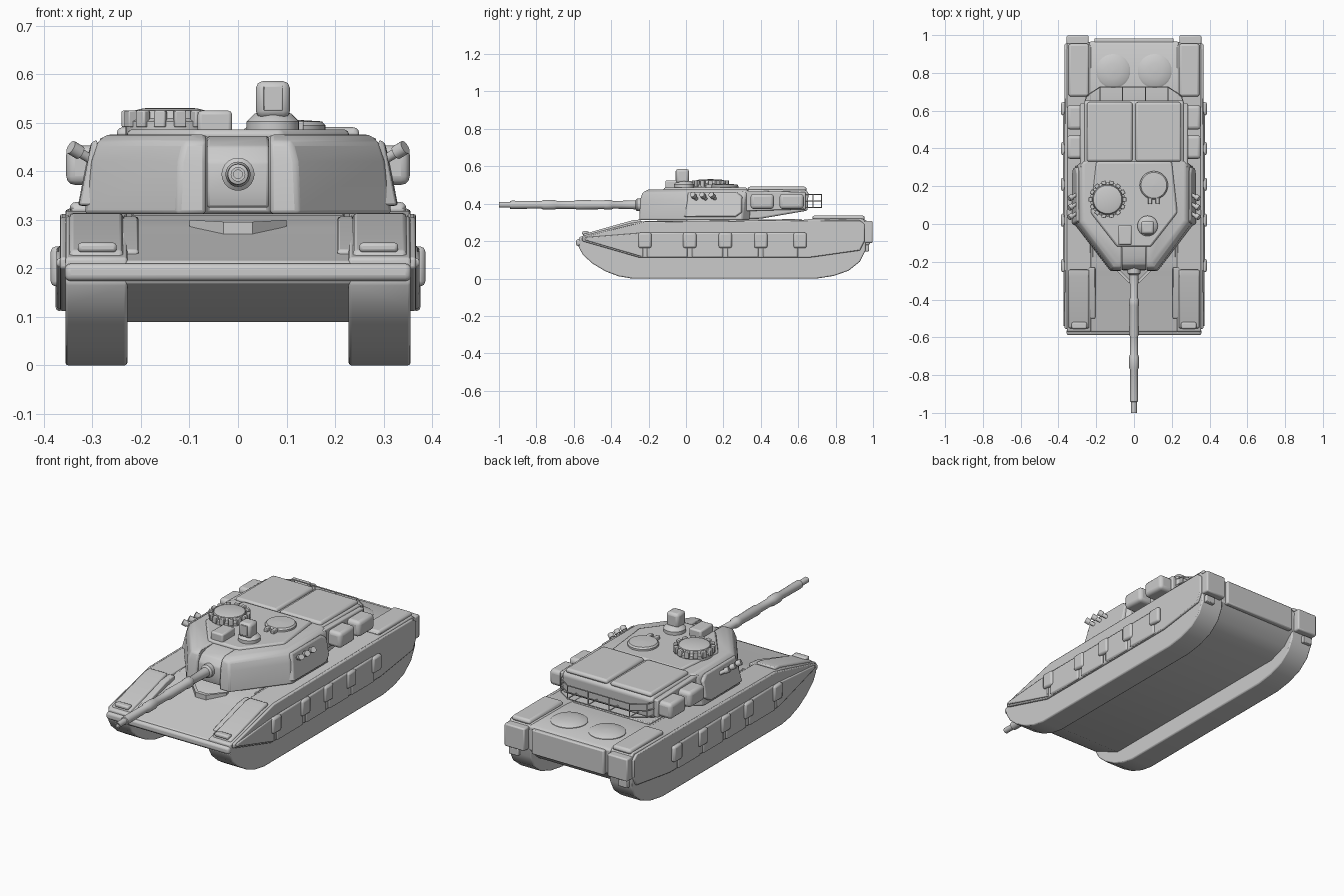
import bpy, bmesh, math
from mathutils import Vector, Matrix

if "Cube" in bpy.data.objects:
    bpy.data.objects.remove(bpy.data.objects["Cube"])


def finish(name, bm, bevel=0.0, mirror=False, seg=2):
    bmesh.ops.recalc_face_normals(bm, faces=bm.faces)
    me = bpy.data.meshes.new(name)
    bm.to_mesh(me)
    bm.free()
    ob = bpy.data.objects.new(name, me)
    bpy.context.collection.objects.link(ob)
    bpy.ops.object.select_all(action='DESELECT')
    ob.select_set(True)
    bpy.context.view_layer.objects.active = ob
    bpy.ops.object.shade_smooth_by_angle(angle=math.radians(35))
    if bevel:
        m = ob.modifiers.new("bevel", 'BEVEL')
        m.width, m.segments, m.limit_method = bevel, seg, 'ANGLE'
        m.angle_limit = math.radians(30)
    if mirror:
        ob.modifiers.new("mirror", 'MIRROR')
    return ob


def loft(name, rings, **kw):
    bm = bmesh.new()
    vs = [[bm.verts.new(p) for p in r] for r in rings]
    n = len(rings[0])
    for a, b in zip(vs, vs[1:]):
        for i in range(n):
            bm.faces.new((a[i], a[(i + 1) % n], b[(i + 1) % n], b[i]))
    bm.faces.new(vs[0])
    bm.faces.new(vs[-1])
    return finish(name, bm, **kw)


def side_prism(name, pts, x0, x1, **kw):
    return loft(name, [[(x, y, z) for y, z in pts] for x in (x0, x1)], **kw)


def box(name, x, y, z, **kw):
    return side_prism(name, [(y[0], z[0]), (y[1], z[0]), (y[1], z[1]), (y[0], z[1])], *x, **kw)


def turned(name, centre, prof, axis='Z', n=28, **kw):
    # prof: (radius, height along axis)
    cx, cy, cz = centre
    rings = []
    for r, h in prof:
        ring = []
        for i in range(n):
            a = 2 * math.pi * i / n
            c, s = r * math.cos(a), r * math.sin(a)
            ring.append((cx + c, cy + s, cz + h) if axis == 'Z' else (cx + c, cy + h, cz + s))
        rings.append(ring)
    return loft(name, rings, **kw)


def rods(name, paths, r):
    cu = bpy.data.curves.new(name, 'CURVE')
    cu.dimensions, cu.bevel_depth, cu.bevel_resolution = '3D', r, 1
    for p in paths:
        s = cu.splines.new('POLY')
        s.points.add(len(p) - 1)
        for q, c in zip(s.points, p):
            q.co = (*c, 1)
    bpy.context.collection.objects.link(bpy.data.objects.new(name, cu))


# --- hull: track units, centre tub, skirts ---
side_prism("track_unit", [(-.575, .17), (-.55, .125), (-.5, .08), (-.43, .038), (-.36, .012), (-.29, 0),
                          (.7, 0), (.79, .014), (.87, .042), (.93, .09), (.96, .15), (.965, .3),
                          (.94, .322), (.66, .318), (.6, .31), (-.22, .307), (-.3, .295), (-.57, .222)],
           .228, .356, bevel=.006, mirror=True)
side_prism("hull_tub", [(-.575, .17), (-.4, .09), (.8, .09), (.9, .125), (.965, .19), (.965, .31), (.95, .318),
                        (.66, .315), (.6, .308), (-.18, .302), (-.25, .284), (-.57, .215)], -.235, .235, bevel=.005)
side_prism("side_skirt", [(-.555, .2), (-.25, .112), (.66, .112), (.93, .15), (.955, .2), (.955, .29),
                          (.93, .312), (.66, .312), (-.22, .305), (-.3, .285), (-.555, .222)],
           .35, .367, bevel=.005, mirror=True)
pads = [-.22, .02, .21, .4, .61]
for i, y in enumerate(pads):
    box(f"skirt_clamp_{i}", (.36, .386), (y - .035, y + .035), (.163, .245), bevel=.01, mirror=True)
for i, (a, b) in enumerate(zip(pads, pads[1:])):
    box(f"skirt_panel_{i}", (.36, .376), (a + .012, b - .012), (.112, .246), bevel=.008, mirror=True)
side_prism("front_skirt_panel", [(-.54, .205), (-.23, .115), (-.23, .245), (-.54, .22)], .36, .374,
           bevel=.005, mirror=True)
turned_beam = box("nose_beam", (-.357, .357), (-.588, -.555), (.174, .21), bevel=.012, seg=3)

# --- front fenders, lamps, splash guard ---
side_prism("front_fender", [(-.555, .215), (-.25, .28), (-.24, .315), (-.28, .313), (-.55, .237)],
           .237, .347, bevel=.008, mirror=True)
side_prism("fender_inner_step", [(-.5, .225), (-.23, .28), (-.23, .307), (-.3, .3), (-.5, .238)],
           .205, .24, bevel=.005, mirror=True)
box("headlamp", (.25, .33), (-.555, -.52), (.233, .253), bevel=.007, mirror=True)
loft("splash_guard", [[(x, y, .27), (x, y + .02, .27), (x, y + .02, h), (x, y, h)]
                      for x, y, h in ((-.1, -.24, .3), (-.03, -.31, .296), (.03, -.31, .296), (.1, -.24, .3))])
side_prism("turret_ring_deck", [(-.22, .29), (.62, .3), (.62, .318), (-.15, .31)], -.22, .22, bevel=.004)

# --- rear deck and rear plate ---
box("rear_sponson_lid", (.237, .347), (.675, .955), (.31, .337), bevel=.014, mirror=True, seg=3)
turned("cooling_fan", (.11, .81, .31), [(.09, 0), (.09, .01), (.08, .016), (.04, .023), (.004, .025)], mirror=True)
box("rear_plate", (-.21, .21), (.955, .983), (.18, .308), bevel=.006)
box("rear_mudflap", (.24, .357), (.95, .998), (.19, .308), bevel=.007, mirror=True)
box("rear_lamp", (.29, .345), (.94, .978), (.145, .182), bevel=.004, mirror=True)

# --- turret ---
def outline(front, corner, wide, shoulder, back, z):
    half = [(.066, -.12), (.066, front), (corner, front), (wide, shoulder), (wide, back), (wide - .05, back + .04)]
    return [(x, y, z) for x, y in half] + [(-x, y, z) for x, y in reversed(half)]


loft("turret_body", [outline(-.25, .125, .316, 0, .3, .312), outline(-.245, .12, .302, .0, .31, .42),
                     outline(-.232, .11, .29, .01, .32, .46), outline(-.2, .1, .27, .02, .32, .476)],
     bevel=.008)
loft("turret_side_armour", [[(.29, -.02, .33), (.29, .01, .465), (.29, .27, .465), (.29, .305, .44),
                             (.29, .305, .35), (.29, .27, .325)],
                            [(.328, 0, .33), (.302, .02, .46), (.302, .26, .46), (.31, .295, .435),
                             (.324, .295, .355), (.33, .26, .33)]], bevel=.005, mirror=True)
side_prism("bustle", [(.25, .313), (.4, .32), (.65, .363), (.655, .46), (.64, .474), (.25, .476)],
           -.262, .262, bevel=.012, seg=3)
loft("turret_roof", [[(.2, .33, z), (-.2, .33, z), (-.23, .06, z), (-.09, -.12, z), (.09, -.12, z), (.23, .06, z)]
                     for z in (.46, .486)], bevel=.01)
box("bustle_roof_panel", (.008, .25), (.33, .645), (.465, .491), bevel=.014, mirror=True, seg=3)
for i, (a, b) in enumerate(((.345, .47), (.5, .63))):
    box(f"bustle_side_bin_{i}", (.25, .354), (a, b), (.372, .453), bevel=.018, mirror=True, seg=3)
side_prism("bustle_bin_shelf", [(.3, .36), (.64, .37), (.64, .462), (.3, .47)], .25, .285, bevel=.006, mirror=True)

# --- rear stowage rack ---
arc = [(-.265, .63), (-.25, .68), (-.18, .725), (.18, .725), (.25, .68), (.265, .63)]
rods("stowage_rack", [[(x, y, z) for x, y in arc] for z in (.38, .415, .45)]
     + [[(x, y, .378), (x, y, .452)] for x, y in arc + [(-.06, .725), (.06, .725)]]
     + [[(x, .64, .38), (x, .725, .38)] for x in (-.18, -.06, .06, .18)], .003)

# --- mantlet and gun ---
side_prism("mantlet", [(-.1, .325), (-.235, .325), (-.245, .36), (-.24, .42), (-.215, .452), (-.17, .468),
                       (-.1, .474)], -.064, .064, bevel=.006)
turned("gun_barrel", (0, 0, .394),
       [(.034, -.2), (.034, -.262), (.024, -.27), (.02, -.39), (.026, -.4), (.026, -.43), (.023, -.44),
        (.026, -.58), (.021, -.6), (.021, -.69), (.026, -.705), (.026, -.76), (.02, -.775),
        (.022, -.93), (.021, -.94), (.015, -.942), (.015, -1), (.009, -1), (.009, -.95)], axis='Y', n=20)

# --- roof fittings ---
hx, hy = -.14, .13
turned("left_cupola", (hx, hy, .475), [(.092, 0), (.092, .028), (.08, .034), (.075, .05), (.055, .055), (.004, .056)])
bm = bmesh.new()
for i in range(14):
    a = 2 * math.pi * i / 14
    m = (Matrix.Translation((hx + .09 * math.cos(a), hy + .09 * math.sin(a), .508)) @ Matrix.Rotation(a, 4, 'Z')
         @ Matrix.Diagonal((.02, .024, .034, 1)))
    bmesh.ops.create_cube(bm, size=1, matrix=m)
finish("cupola_periscopes", bm, bevel=.003)
turned("right_hatch", (.105, .205, .475), [(.075, 0), (.075, .02), (.068, .028), (.004, .032)])
for i, x in enumerate((.085, .125)):
    box(f"hatch_hinge_{i}", (x - .01, x + .01), (.105, .14), (.48, .503), bevel=.003)
turned("sight_base", (.072, -.01, .475), [(.054, 0), (.054, .028), (.038, .044), (.03, .046)])
box("sight_head", (.037, .107), (-.054, .016), (.51, .586), bevel=.014)
box("sight_window", (.053, .092), (-.057, -.05), (.525, .576), bevel=.002)
box("gunner_sight", (-.083, -.012), (-.11, -.005), (.46, .525), bevel=.008)

# --- smoke launchers ---
bm = bmesh.new()
for y in (.05, .1, .15):
    d = Vector((.75, -.4, .45)).normalized()
    q = d.to_track_quat('Z', 'Y').to_matrix().to_4x4()
    for off, r, l in ((0, .01, .05), (.026, .015, .024)):
        c = Vector((.315, y, .432)) + d * off
        bmesh.ops.create_cone(bm, cap_ends=True, segments=12, radius1=r, radius2=r, depth=l,
                              matrix=Matrix.Translation(c) @ q)
finish("smoke_launchers", bm, mirror=True)
